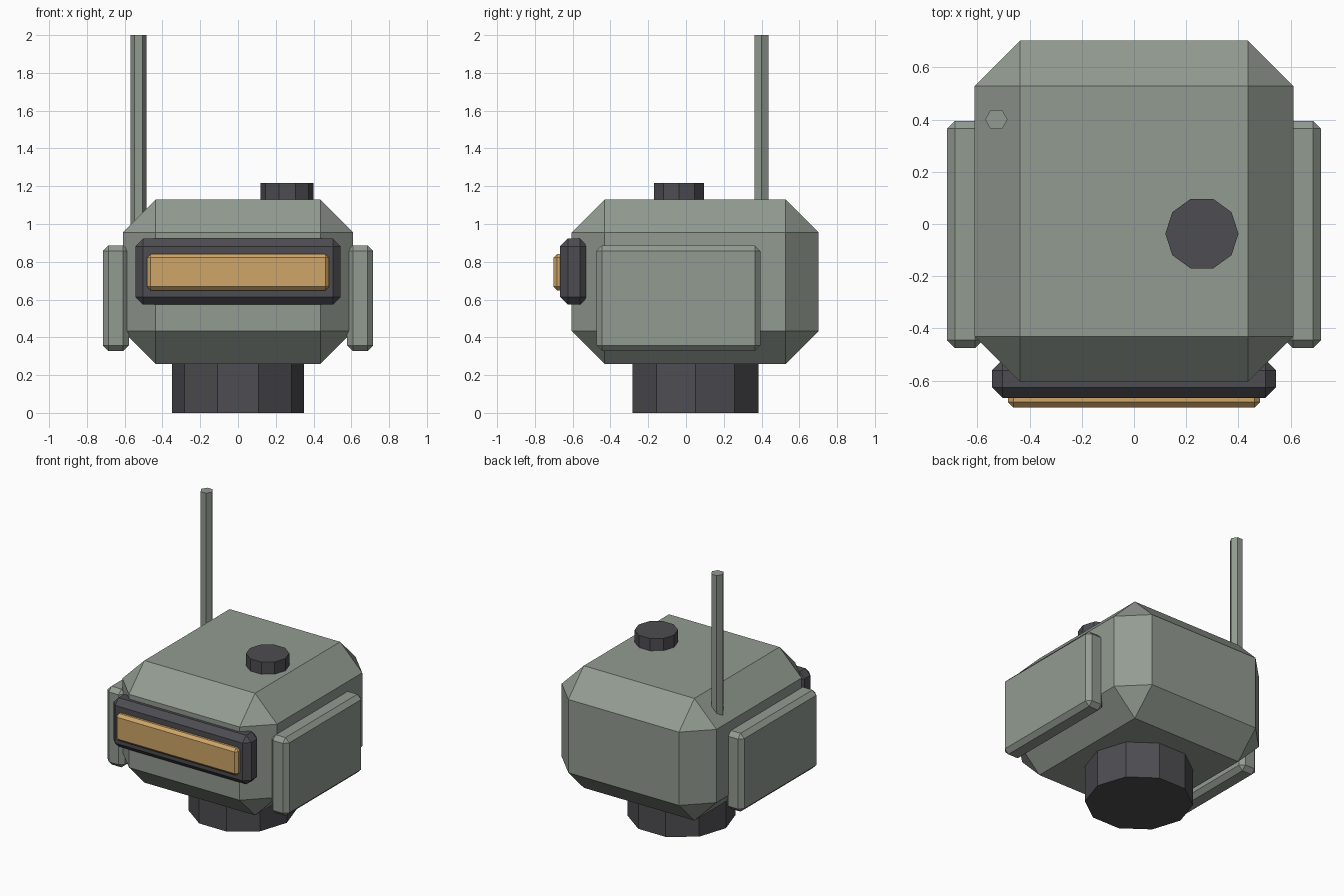
import bpy
import bmesh
import math
from mathutils import Matrix, Vector

cube = bpy.data.objects.get("Cube")
if cube:
    bpy.data.objects.remove(cube, do_unlink=True)


def material(name, rgb):
    mat = bpy.data.materials.new(name)
    mat.use_nodes = True
    mat.diffuse_color = (*rgb, 1)
    mat.node_tree.nodes["Principled BSDF"].inputs["Base Color"].default_value = (*rgb, 1)
    return mat


GREEN = material("grey green paint", (0.29, 0.33, 0.285))
DARK = material("dark grey rubber", (0.075, 0.073, 0.083))
AMBER = material("amber glass", (0.62, 0.38, 0.14))


def finish(bm, name, mat):
    mesh = bpy.data.meshes.new(name)
    bm.to_mesh(mesh)
    bm.free()
    mesh.materials.append(mat)
    obj = bpy.data.objects.new(name, mesh)
    bpy.context.collection.objects.link(obj)
    return obj


def chamfered_box(name, low, high, chamfer, mat):
    """Box between two corners, with flat single-step chamfers."""
    low, high = Vector(low), Vector(high)
    bm = bmesh.new()
    bmesh.ops.create_cube(bm, size=1)
    bmesh.ops.scale(bm, vec=high - low, verts=bm.verts)
    bmesh.ops.translate(bm, vec=(low + high) / 2, verts=bm.verts)
    bmesh.ops.bevel(bm, geom=bm.edges[:], offset=chamfer, segments=1,
                    profile=0.5, affect='EDGES')
    return finish(bm, name, mat)


def prism(name, sides, radius, x, y, bottom, top, mat):
    """Upright flat-sided cylinder with corners on the x axis."""
    bm = bmesh.new()
    place = (Matrix.Translation((x, y, (bottom + top) / 2))
             @ Matrix.Rotation(math.pi / 2, 4, 'Z'))
    bmesh.ops.create_cone(bm, cap_ends=True, segments=sides, radius1=radius,
                          radius2=radius, depth=top - bottom, matrix=place)
    return finish(bm, name, mat)


# Head shell and neck
chamfered_box("head", (-0.61, -0.605, 0.26), (0.61, 0.702, 1.13), 0.174, GREEN)
prism("neck", 10, 0.35, 0, 0.05, 0, 0.32, DARK)

# Visor frame and lens
chamfered_box("visor_frame", (-0.543, -0.666, 0.573), (0.543, -0.52, 0.922), 0.04, DARK)
chamfered_box("visor_lens", (-0.482, -0.702, 0.648), (0.482, -0.63, 0.842), 0.02, AMBER)

# Ear covers
for side, left, right in (("left", 0.578, 0.716), ("right", -0.716, -0.578)):
    chamfered_box(side + "_ear_cover", (left, -0.475, 0.328), (right, 0.395, 0.886), 0.03, GREEN)

# Antenna and top knob
prism("antenna", 6, 0.043, -0.527, 0.4, 0.95, 2, GREEN)
prism("top_knob", 10, 0.14, 0.26, -0.037, 1.1, 1.217, DARK)
